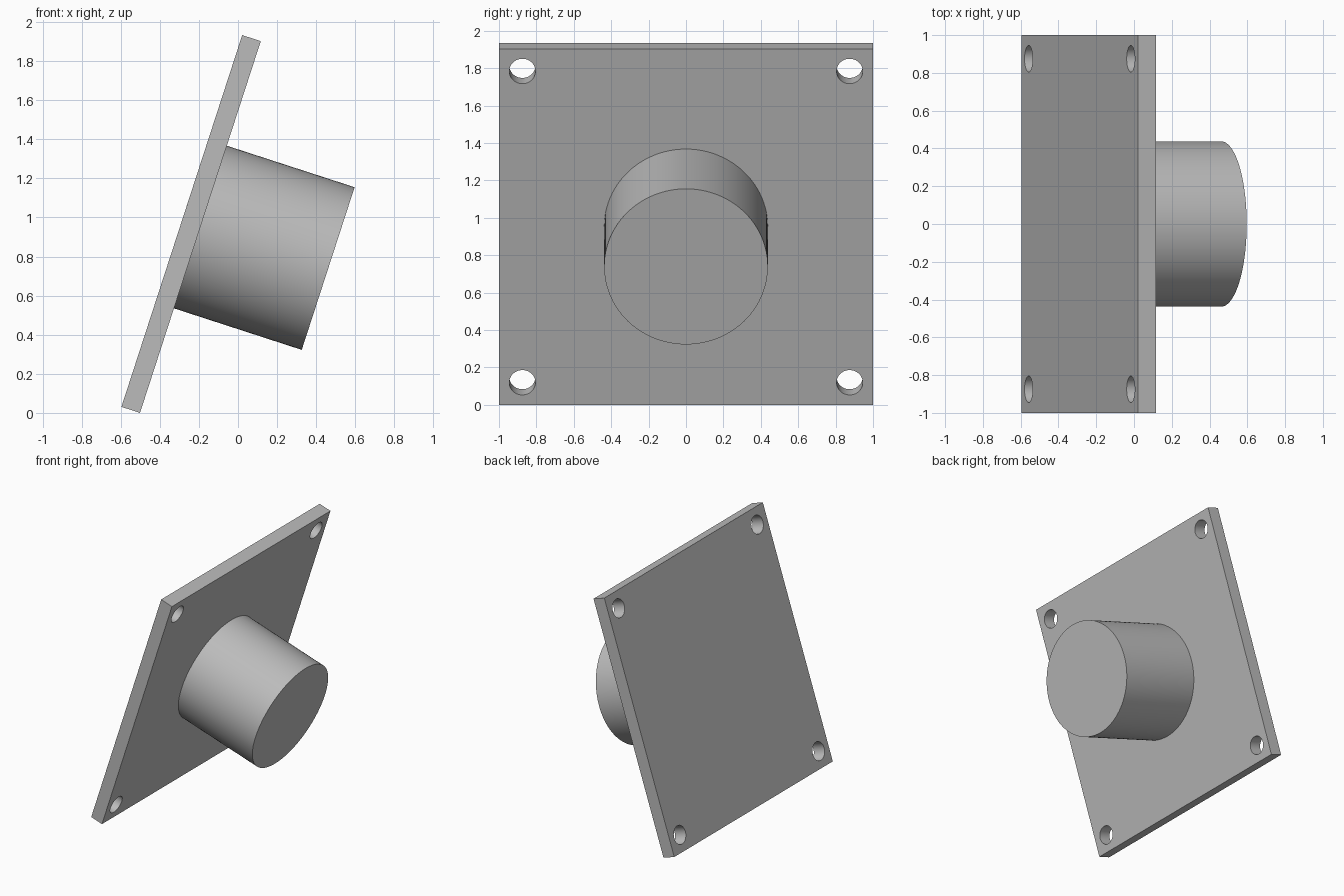
import bpy
import math
from mathutils import Matrix, Vector

if "Cube" in bpy.data.objects:
    bpy.data.objects.remove(bpy.data.objects["Cube"], do_unlink=True)

TILT = math.radians(18)
THICK = 0.1
BOSS_R, BOSS_LEN = 0.4375, 0.6875
HOLE_R, HOLE_AT = 0.07, 0.875
CENTRE = Vector((-0.24, 0, math.cos(TILT) + THICK / 2 * math.sin(TILT)))
FRAME = Matrix.Translation(CENTRE) @ Matrix.Rotation(TILT, 4, "Y")

grey = bpy.data.materials.new("plain grey")
grey.use_nodes = True
grey.diffuse_color = (0.5, 0.5, 0.5, 1)
grey.node_tree.nodes["Principled BSDF"].inputs["Base Color"].default_value = (0.5, 0.5, 0.5, 1)


def finish(name, local):
    """Name the active object, colour it and place it in the tilted frame."""
    ob = bpy.context.object
    ob.name = name
    ob.data.materials.append(grey)
    ob.matrix_world = FRAME @ local
    return ob


def rod(name, radius, start, end, y=0, z=0, sides=96):
    """Cylinder running along the plate's normal."""
    bpy.ops.mesh.primitive_cylinder_add(vertices=sides, radius=radius, depth=end - start)
    bpy.ops.object.shade_smooth_by_angle(angle=math.radians(30))
    local = Matrix.Translation(((start + end) / 2, y, z)) @ Matrix.Rotation(math.pi / 2, 4, "Y")
    return finish(name, local)


# Square mounting plate
bpy.ops.mesh.primitive_cube_add(size=1)
plate = finish("mounting_plate", Matrix.Diagonal((THICK, 2, 2, 1)))
plate.data.transform(Matrix.Diagonal((THICK, 2, 2, 1)))
plate.matrix_world = FRAME

# Four corner bolt holes
for y in (-HOLE_AT, HOLE_AT):
    for z in (-HOLE_AT, HOLE_AT):
        cutter = rod("hole_cutter", HOLE_R, -THICK, THICK, y, z, 48)
        cut = plate.modifiers.new("bolt hole", "BOOLEAN")
        cut.operation = "DIFFERENCE"
        cut.solver = "EXACT"
        cut.object = cutter
        bpy.context.view_layer.objects.active = plate
        bpy.context.view_layer.update()
        bpy.ops.object.modifier_apply(modifier=cut.name)
        bpy.data.objects.remove(cutter, do_unlink=True)

# Round boss, rooted inside the plate
rod("round_boss", BOSS_R, 0, THICK / 2 + BOSS_LEN)
